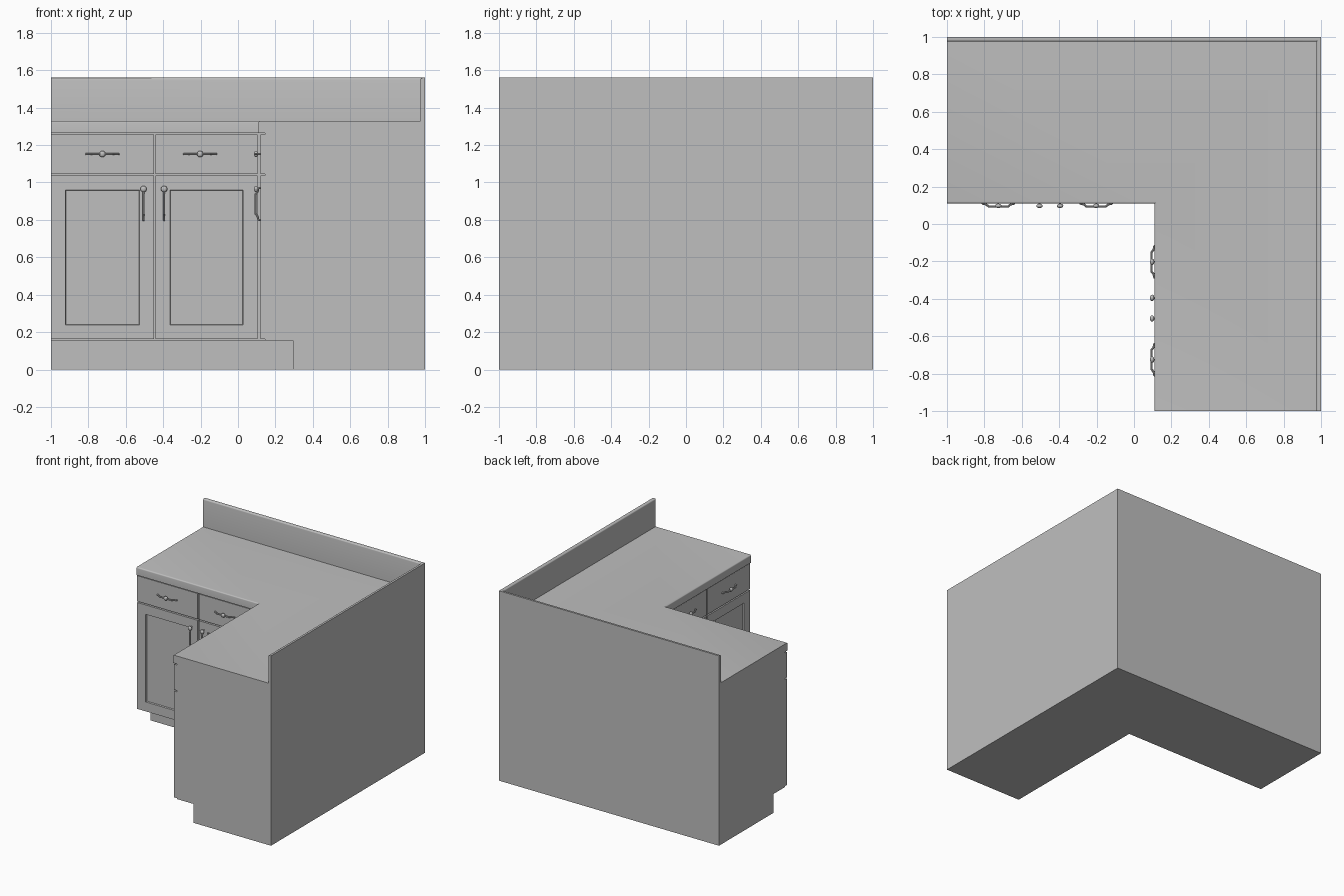
import bpy, bmesh
from mathutils import Matrix, Vector

if "Cube" in bpy.data.objects:
    bpy.data.objects.remove(bpy.data.objects["Cube"])

grey = bpy.data.materials.new("plain_grey")
grey.use_nodes = True
grey.diffuse_color = (0.52, 0.52, 0.52, 1)
grey.node_tree.nodes["Principled BSDF"].inputs["Base Color"].default_value = grey.diffuse_color

# Swapping x and y turns the back run into the side run
SWAP = Matrix(((0, 1, 0, 0), (1, 0, 0, 0), (0, 0, 1, 0), (0, 0, 0, 1)))


def finish(name, bm, smooth=False):
    bmesh.ops.recalc_face_normals(bm, faces=bm.faces)
    mesh = bpy.data.meshes.new(name)
    bm.to_mesh(mesh)
    mesh.materials.append(grey)
    obj = bpy.data.objects.new(name, mesh)
    bpy.context.collection.objects.link(obj)
    if smooth:
        bpy.ops.object.select_all(action="DESELECT")
        obj.select_set(True)
        bpy.context.view_layer.objects.active = obj
        bpy.ops.object.shade_smooth_by_angle()
    return obj


def both_runs(name, bm, smooth=False):
    finish("back_run_" + name, bm, smooth)
    bm.transform(SWAP)
    finish("side_run_" + name, bm, smooth)
    bm.free()


def l_slab(name, front, z0, z1, radius=0):
    """L-shaped slab against both walls, with an optional rounded front top edge."""
    bm = bmesh.new()
    outline = [(-1, front), (front, front), (front, -1), (1, -1), (1, 1), (-1, 1)]
    base = bm.faces.new([bm.verts.new((x, y, z0)) for x, y in outline])
    top = bmesh.ops.extrude_face_region(bm, geom=[base])["geom"]
    bmesh.ops.translate(bm, vec=(0, 0, z1 - z0),
                        verts=[g for g in top if isinstance(g, bmesh.types.BMVert)])
    if radius:
        def on_front(e):
            a, b = (v.co for v in e.verts)
            return min(a.z, b.z) > z1 - 1e-4 and any(
                max(abs(a[i] - front), abs(b[i] - front)) < 1e-4 for i in (0, 1))
        bmesh.ops.bevel(bm, geom=[e for e in bm.edges if on_front(e)], offset=radius,
                        segments=4, profile=0.5, affect="EDGES")
    finish(name, bm, radius > 0)
    bm.free()


def front_panel(x0, x1, z0, z1, frame=0):
    """Drawer or door front, with a sunken centre when a frame width is given."""
    bm = bmesh.new()
    size = Matrix.Diagonal((x1 - x0, 0.03, z1 - z0, 1))
    bmesh.ops.create_cube(bm, size=1, matrix=Matrix.Translation(
        ((x0 + x1) / 2, 0.135, (z0 + z1) / 2)) @ size)
    bmesh.ops.recalc_face_normals(bm, faces=bm.faces)
    if frame:
        face = min(bm.faces, key=lambda f: f.calc_center_median().y)
        bmesh.ops.inset_region(bm, faces=[face], thickness=frame)
        bmesh.ops.inset_region(bm, faces=[face], thickness=0.004, depth=-0.012)
    return bm


def handle(centre, vertical):
    """Bent bar pull with a flattened knob: mid-bar on drawers, at the top on doors."""
    curve = bpy.data.curves.new("pull_path", "CURVE")
    curve.dimensions = "3D"
    curve.bevel_depth = 0.006
    curve.bevel_resolution = 2
    curve.use_fill_caps = True
    path = [(-0.086, 0.122), (-0.084, 0.108), (-0.066, 0.105), (-0.052, 0.094),
            (0.052, 0.094), (0.066, 0.105), (0.084, 0.108), (0.086, 0.122)]
    spline = curve.splines.new("POLY")
    spline.points.add(len(path) - 1)
    for point, (t, y) in zip(spline.points, path):
        point.co = (0, y, t, 1) if vertical else (t, y, 0, 1)
    temp = bpy.data.objects.new("pull_path", curve)
    mesh = bpy.data.meshes.new_from_object(temp)
    bm = bmesh.new()
    bm.from_mesh(mesh)
    bpy.data.objects.remove(temp)
    bpy.data.meshes.remove(mesh)
    knob = Vector((0, 0.097, 0.08 if vertical else 0))
    bmesh.ops.create_uvsphere(bm, u_segments=16, v_segments=10, radius=0.017,
                              matrix=Matrix.Translation(knob) @ Matrix.Diagonal((1, 0.7, 1, 1)))
    bmesh.ops.translate(bm, verts=bm.verts, vec=(centre[0], 0, centre[1]))
    return bm


# Carcass, plinth, worktop
l_slab("plinth", 0.295, 0, 0.155)
l_slab("cabinet_body", 0.145, 0.155, 1.265)
l_slab("worktop", 0.11, 1.265, 1.33, 0.01)
l_slab("splashback", 0.976, 1.33, 1.56, 0.01)

# Drawers and doors, repeated on both runs
for side, x0, x1, pull_x in (("outer", -1, -0.45, -0.505), ("inner", -0.44, 0.105, -0.395)):
    both_runs(side + "_drawer_front", front_panel(x0, x1, 1.046, 1.256))
    both_runs(side + "_door", front_panel(x0, x1, 0.162, 1.036, 0.109))
    both_runs(side + "_drawer_handle", handle(((x0 + x1) / 2 - 0.005 * (side == "inner") * 7, 1.152), False), True)
    both_runs(side + "_door_handle", handle((pull_x, 0.885), True), True)
